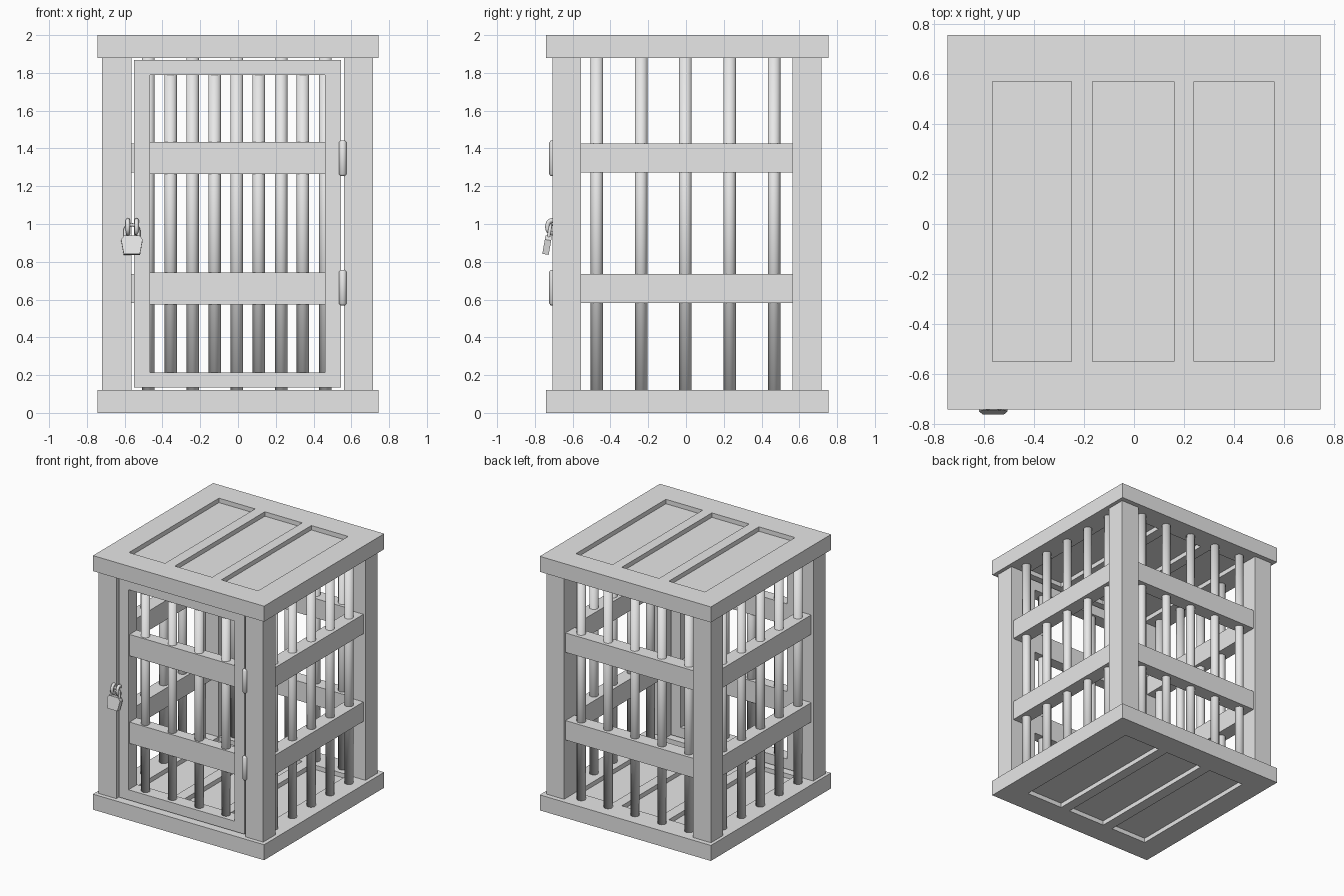
import bpy, bmesh, math
from mathutils import Matrix, Vector

cube = bpy.data.objects.get("Cube")
if cube:
    bpy.data.objects.remove(cube, do_unlink=True)

grey = bpy.data.materials.new("plain_grey")
grey.use_nodes = True
colour = (0.8, 0.8, 0.8, 1)
grey.diffuse_color = colour
grey.node_tree.nodes["Principled BSDF"].inputs["Base Color"].default_value = colour


def finish(name, bm, smooth=False):
    bmesh.ops.recalc_face_normals(bm, faces=bm.faces)
    for f in bm.faces:
        f.smooth = smooth
    me = bpy.data.meshes.new(name)
    bm.to_mesh(me)
    bm.free()
    me.materials.append(grey)
    ob = bpy.data.objects.new(name, me)
    bpy.context.collection.objects.link(ob)
    return ob


def box(name, x, y, z):
    bm = bmesh.new()
    bmesh.ops.create_cube(bm, size=1)
    for v in bm.verts:
        v.co = [(a + b) / 2 + c * (b - a) for (a, b), c in zip((x, y, z), v.co)]
    return finish(name, bm)


def bar(name, x, y, z0, z1, r=0.033):
    bm = bmesh.new()
    bmesh.ops.create_cone(bm, cap_ends=True, segments=12, radius1=r, radius2=r,
                          depth=z1 - z0,
                          matrix=Matrix.Translation((x, y, (z0 + z1) / 2)))
    return finish(name, bm, True)


def windowed_plate(name, us, vs, depth, matrix):
    """Flat plate on a grid; cells with odd column and odd row are left open."""
    bm = bmesh.new()
    grid = [[bm.verts.new((u, v, 0)) for v in vs] for u in us]
    for i in range(len(us) - 1):
        for j in range(len(vs) - 1):
            if not (i % 2 and j % 2):
                bm.faces.new((grid[i][j], grid[i + 1][j],
                              grid[i + 1][j + 1], grid[i][j + 1]))
    ext = bmesh.ops.extrude_face_region(bm, geom=bm.faces[:], use_keep_orig=True)
    top = [g for g in ext["geom"] if isinstance(g, bmesh.types.BMVert)]
    bmesh.ops.translate(bm, verts=top, vec=(0, 0, depth))
    bm.transform(matrix)
    return finish(name, bm)


def tube(name, points, r, closed):
    cu = bpy.data.curves.new(name, "CURVE")
    cu.dimensions = "3D"
    cu.bevel_depth = r
    cu.bevel_resolution = 2
    cu.use_fill_caps = True
    sp = cu.splines.new("POLY")
    sp.points.add(len(points) - 1)
    for p, co in zip(sp.points, points):
        p.co = (*co, 1)
    sp.use_cyclic_u = closed
    sp.use_smooth = True
    cu.materials.append(grey)
    ob = bpy.data.objects.new(name, cu)
    bpy.context.collection.objects.link(ob)
    return ob


# Floor and roof: frames with three recessed panels each
XS = (-0.745, -0.565, -0.25, -0.165, 0.16, 0.24, 0.56, 0.745)
YS = (-0.74, -0.55, 0.57, 0.755)
for name, z in (("floor", 0), ("roof", 1.878)):
    windowed_plate(name + "_frame", XS, YS, 0.122, Matrix.Translation((0, 0, z)))
    for i in (1, 3, 5):
        box(f"{name}_panel_{i // 2 + 1}", XS[i:i + 2], YS[1:3], (z + 0.035, z + 0.087))

# Corner posts
POST_X = {"right": (-0.72, -0.565), "left": (0.56, 0.715)}
POST_Y = {"front": (-0.707, -0.555), "back": (0.565, 0.717)}
for sx, x in POST_X.items():
    for sy, y in POST_Y.items():
        box(f"{sy}_{sx}_post", x, y, (0.122, 1.878))

# Rails on the two sides and the back
RAILS = {"lower": (0.582, 0.735), "upper": (1.272, 1.425)}
for level, z in RAILS.items():
    box(f"left_{level}_rail", (0.585, 0.697), (-0.555, 0.565), z)
    box(f"right_{level}_rail", (-0.702, -0.59), (-0.555, 0.565), z)
    box(f"back_{level}_rail", (-0.565, 0.56), (0.587, 0.699), z)

# Bars on the two sides and the back
for i in range(5):
    t = -0.472 + 0.2345 * i
    bar(f"left_bar_{i + 1}", 0.64, t, 0.1, 1.9)
    bar(f"right_bar_{i + 1}", -0.645, t, 0.1, 1.9)
    bar(f"back_bar_{i + 1}", t - 0.003, 0.642, 0.1, 1.9)

# Door: frame, two rails and four bars
upright = Matrix.Translation((0, -0.59, 0)) @ Matrix.Rotation(math.pi / 2, 4, "X")
windowed_plate("door_frame", (-0.55, -0.465, 0.46, 0.545),
               (0.135, 0.215, 1.79, 1.868), 0.108, upright)
for level, (z0, z1) in RAILS.items():
    box(f"door_{level}_rail", (-0.465, 0.46), (-0.685, -0.595), (z0 - 0.007, z1 + 0.008))
for i in range(4):
    bar(f"door_bar_{i + 1}", -0.357 + 0.2335 * i, -0.64, 0.205, 1.8)

# Hinges: upright pins with rounded ends
for level, z in (("lower", 0.663), ("upper", 1.348)):
    bm = bmesh.new()
    rings = []
    for dz, r in ((-0.094, 0.012), (-0.084, 0.02), (0.084, 0.02), (0.094, 0.012)):
        rings.append([bm.verts.new((0.555 + r * math.cos(a), -0.704 + r * math.sin(a), z + dz))
                      for a in (k * math.pi / 6 for k in range(12))])
    for a, b in zip(rings, rings[1:]):
        for k in range(12):
            n = (k + 1) % 12
            bm.faces.new((a[k], a[n], b[n], b[k]))
    bm.faces.new(rings[0])
    bm.faces.new(rings[-1])
    finish(f"{level}_hinge", bm, True)

# Staples on the post and the door
for name, x in (("post_staple", -0.583), ("door_staple", -0.537)):
    ring = [(x, -0.71 + 0.024 * math.cos(a), 0.985 + 0.034 * math.sin(a))
            for a in (k * math.pi / 8 for k in range(16))]
    tube(name, ring, 0.012, True)

# Padlock: tapered body and arched shackle, hanging with a slight tilt
tilt = Matrix.Translation((-0.562, -0.727, 0.935)) @ Matrix.Rotation(math.radians(-10), 4, "X")
bm = bmesh.new()
outline = ((-0.043, -0.097), (0.043, -0.097), (0.057, -0.02),
           (0.04, 0.002), (-0.04, 0.002), (-0.057, -0.02))
face = bm.faces.new([bm.verts.new((x, -0.017, z)) for x, z in outline])
ext = bmesh.ops.extrude_face_region(bm, geom=[face], use_keep_orig=True)
bmesh.ops.translate(bm, vec=(0, 0.034, 0),
                    verts=[g for g in ext["geom"] if isinstance(g, bmesh.types.BMVert)])
bm.transform(tilt)
finish("padlock_body", bm)
arch = [(0.036, 0, -0.01)]
arch += [(0.036 * math.cos(k * math.pi / 10), 0, 0.03 + 0.032 * math.sin(k * math.pi / 10))
         for k in range(11)]
arch.append((-0.036, 0, -0.01))
tube("padlock_shackle", [tilt @ Vector(p) for p in arch], 0.009, False)
